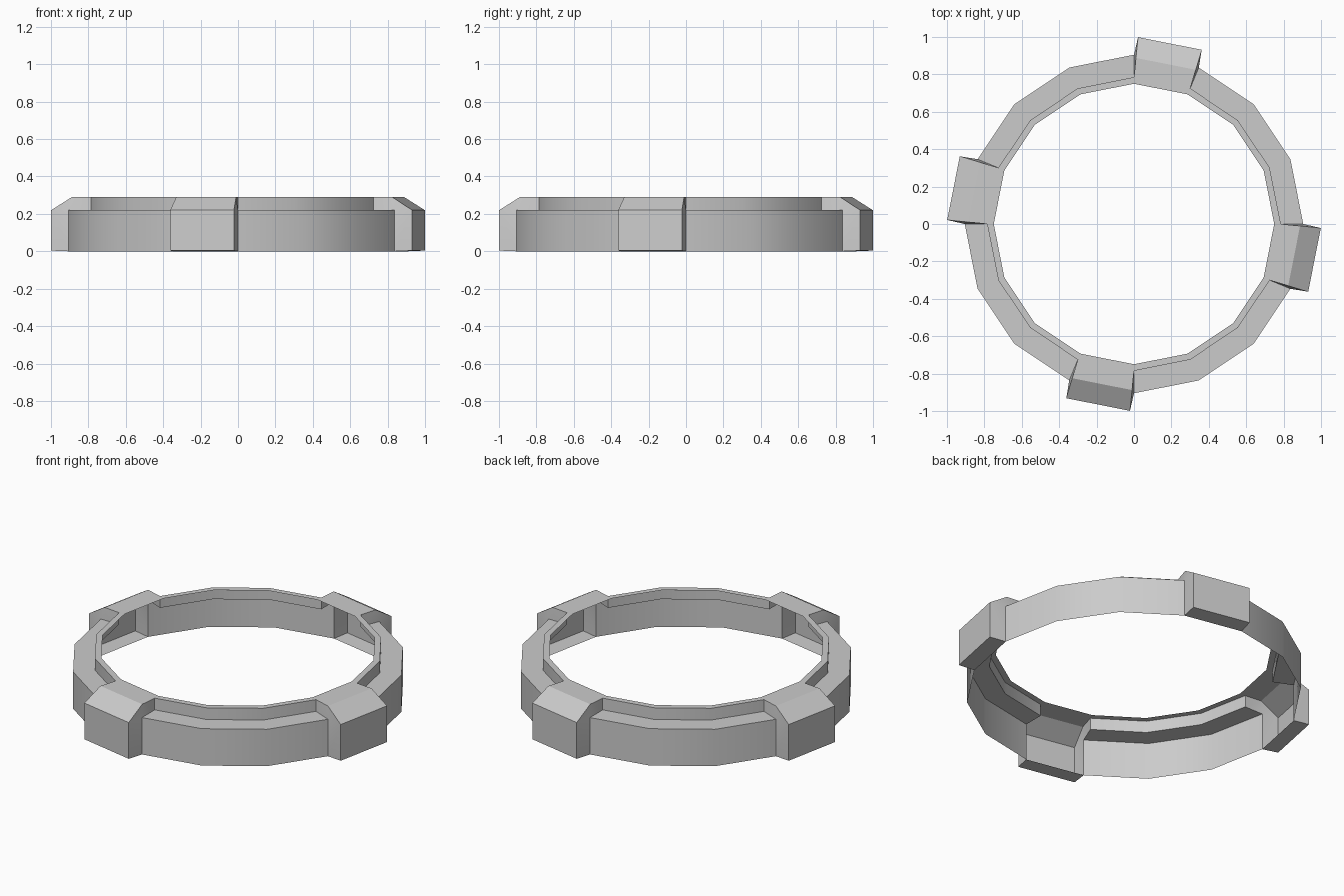
import bpy, bmesh, math
from mathutils import Vector

if "Cube" in bpy.data.objects:
    bpy.data.objects.remove(bpy.data.objects["Cube"])

SIDES = 16
STEP = 2 * math.pi / SIDES
BLOCK_SEGMENTS = (3, 7, 11, 15)

# Open shell profile (radius, height): outer wall, shelf, lip wall, lip top
PROFILE = [(0.905, 0), (0.905, 0.22), (0.785, 0.22), (0.785, 0.29), (0.75, 0.29)]


def finish(bm, name):
    bmesh.ops.remove_doubles(bm, verts=bm.verts, dist=1e-4)
    bmesh.ops.recalc_face_normals(bm, faces=bm.faces)
    mesh = bpy.data.meshes.new(name)
    bm.to_mesh(mesh)
    bm.free()
    obj = bpy.data.objects.new(name, mesh)
    bpy.context.collection.objects.link(obj)
    bpy.ops.object.select_all(action='DESELECT')
    obj.select_set(True)
    bpy.context.view_layer.objects.active = obj
    bpy.ops.object.shade_smooth_by_angle(angle=math.radians(28))
    return obj


def polar(r, a, z):
    return Vector((r * math.cos(a), r * math.sin(a), z))


# Stepped ring; only the lip top runs across the block segments
bm = bmesh.new()
for i in range(SIDES):
    a, b = i * STEP, (i + 1) * STEP
    first = 3 if i in BLOCK_SEGMENTS else 0
    for (r0, z0), (r1, z1) in list(zip(PROFILE, PROFILE[1:]))[first:]:
        pts = [polar(r0, a, z0), polar(r0, b, z0), polar(r1, b, z1), polar(r1, a, z1)]
        bm.faces.new([bm.verts.new(p) for p in pts])
finish(bm, "stepped_ring")

# Hollow block: half-section points (distance out, half width, height)
c, s = math.cos(STEP / 2), math.sin(STEP / 2)
SECTION = {
    "lip_top": (0.785 * c, 0.785 * s, 0.29),
    "lip_low": (0.785 * c, 0.785 * s, 0.22),
    "wall_top": (0.905 * c, 0.905 * s, 0.22),
    "wall_low": (0.905 * c, 0.905 * s, 0.0),
    "crest": (0.873, 0.163, 0.29),
    "out_top": (0.984, 0.1735, 0.22),
    "out_low": (0.984, 0.1735, 0.004),
}
ACROSS = ["lip_top", "crest", "out_top", "out_low", "wall_low"]
CHEEKS = [("wall_low", "out_low", "out_top", "wall_top"),
          ("wall_top", "out_top", "crest"),
          ("lip_low", "wall_top", "crest", "lip_top")]

for n, seg in enumerate(BLOCK_SEGMENTS):
    mid = (seg + 0.5) * STEP
    out = Vector((math.cos(mid), math.sin(mid), 0))
    side = Vector((-math.sin(mid), math.cos(mid), 0))
    bm = bmesh.new()
    v = {(k, sg): bm.verts.new(out * d + side * (sg * w) + Vector((0, 0, z)))
         for k, (d, w, z) in SECTION.items() for sg in (-1, 1)}
    # Top, slope, front and underside
    for k0, k1 in zip(ACROSS, ACROSS[1:]):
        bm.faces.new([v[k0, -1], v[k1, -1], v[k1, 1], v[k0, 1]])
    # Side cheeks
    for sg in (-1, 1):
        for keys in CHEEKS:
            bm.faces.new([v[k, sg] for k in keys])
    finish(bm, f"grip_block_{n + 1}")
